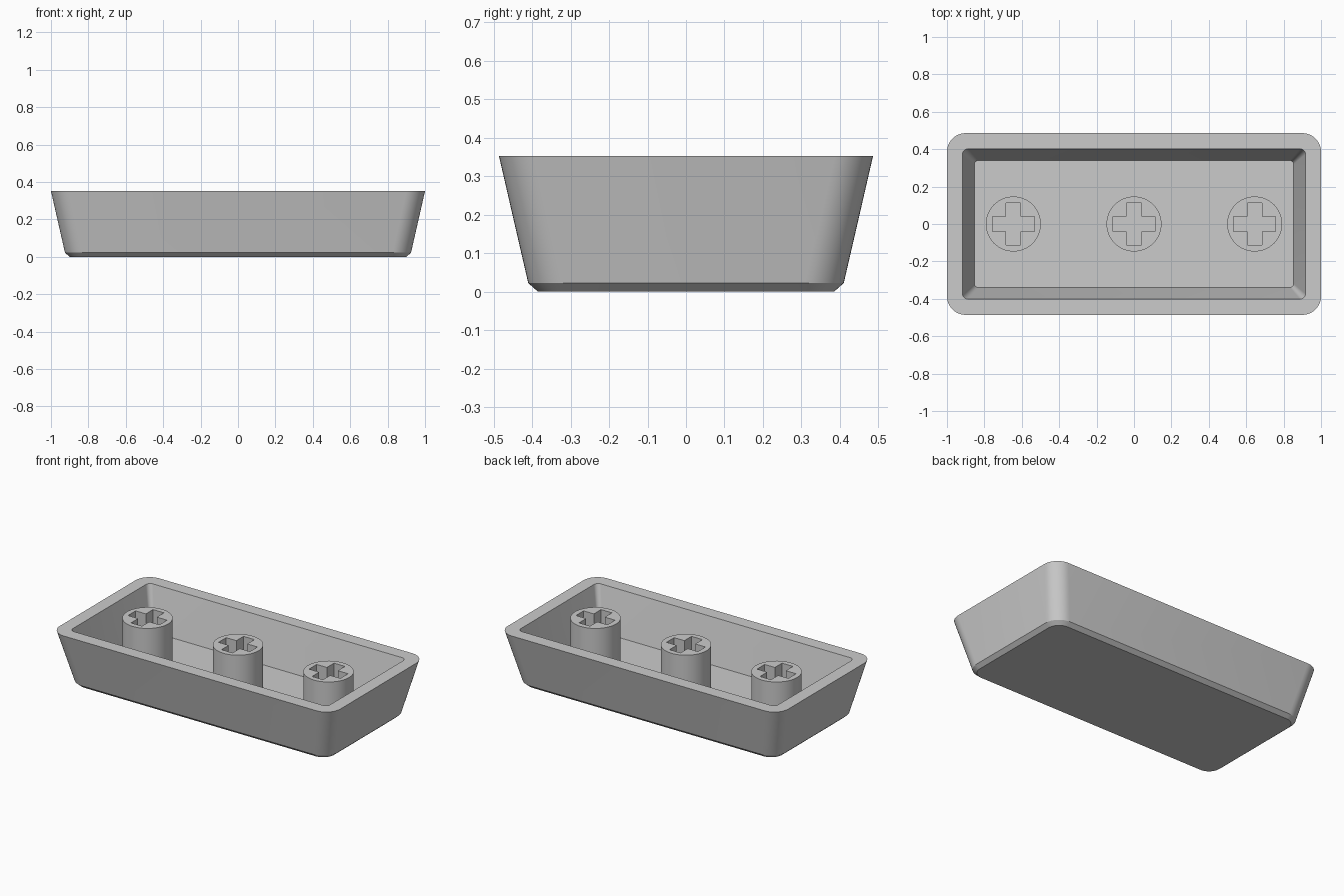
import bpy, bmesh
from math import pi, cos, sin, radians

cube = bpy.data.objects.get("Cube")
if cube:
    bpy.data.objects.remove(cube, do_unlink=True)

TOP, FLOOR = 0.352, 0.077

grey = bpy.data.materials.new("matte_grey")
grey.use_nodes = True
colour = (0.6, 0.6, 0.6, 1)
grey.diffuse_color = colour
grey.node_tree.nodes["Principled BSDF"].inputs["Base Color"].default_value = colour


def rounded_rect(hx, hy, r, steps=10):
    """Counter-clockwise outline of a rectangle with rounded corners."""
    points = []
    for k, (sx, sy) in enumerate([(1, 1), (-1, 1), (-1, -1), (1, -1)]):
        for i in range(steps + 1):
            a = (k + i / steps) * pi / 2
            points.append((sx * (hx - r) + r * cos(a), sy * (hy - r) + r * sin(a)))
    return points


def finish(obj):
    """Apply the material and smooth shading with sharp edges kept."""
    obj.data.materials.clear()
    obj.data.materials.append(grey)
    bpy.ops.object.select_all(action="DESELECT")
    obj.select_set(True)
    bpy.context.view_layer.objects.active = obj
    bpy.ops.object.shade_smooth_by_angle(angle=radians(20))


# Tray shell: one skin running from the base, up the outside and down the inside
sections = [  # half width, half depth, corner radius, height
    (0.90, 0.385, 0.077, 0),
    (0.925, 0.41, 0.10, 0.022),
    (1.0, 0.486, 0.10, TOP),
    (0.917, 0.402, 0.03, TOP),
    (0.854, 0.339, 0.02, FLOOR),
]
bm = bmesh.new()
loops = [[bm.verts.new((x, y, z)) for x, y in rounded_rect(hx, hy, r)]
         for hx, hy, r, z in sections]
for low, high in zip(loops, loops[1:]):
    for i in range(len(low)):
        j = (i + 1) % len(low)
        bm.faces.new((low[i], low[j], high[j], high[i]))
bm.faces.new(loops[0][::-1])
bm.faces.new(loops[-1])
bmesh.ops.recalc_face_normals(bm, faces=bm.faces)
mesh = bpy.data.meshes.new("tray_shell")
bm.to_mesh(mesh)
bm.free()
shell = bpy.data.objects.new("tray_shell", mesh)
bpy.context.collection.objects.link(shell)
finish(shell)

# Round post with a cross-shaped socket, extruded from its flat profile
R, LONG, THIN = 0.147, 0.112, 0.039
circle = [(R * cos(2 * pi * i / 64), R * sin(2 * pi * i / 64)) for i in range(64)]
cross = []
for k in range(4):
    c, s = round(cos(k * pi / 2)), round(sin(k * pi / 2))
    for x, y in [(LONG, -THIN), (LONG, THIN), (THIN, THIN)]:
        cross.append((x * c - y * s, x * s + y * c))


def make_post(name, x):
    curve = bpy.data.curves.new(name, "CURVE")
    curve.dimensions = "2D"
    curve.fill_mode = "BOTH"
    curve.extrude = (TOP - FLOOR) / 2
    for outline in (circle, cross):
        spline = curve.splines.new("POLY")
        spline.points.add(len(outline) - 1)
        for point, (px, py) in zip(spline.points, outline):
            point.co = (px, py, 0, 1)
        spline.use_cyclic_u = True
    source = bpy.data.objects.new(name + "_profile", curve)
    bpy.context.collection.objects.link(source)
    depsgraph = bpy.context.evaluated_depsgraph_get()
    post_mesh = bpy.data.meshes.new_from_object(source.evaluated_get(depsgraph))
    bpy.data.objects.remove(source, do_unlink=True)
    # Weld the caps to the walls
    bm = bmesh.new()
    bm.from_mesh(post_mesh)
    bmesh.ops.remove_doubles(bm, verts=bm.verts, dist=0.0001)
    bmesh.ops.recalc_face_normals(bm, faces=bm.faces)
    bm.to_mesh(post_mesh)
    bm.free()
    post = bpy.data.objects.new(name, post_mesh)
    post.location = (x, 0, (TOP + FLOOR) / 2)
    bpy.context.collection.objects.link(post)
    finish(post)


for name, x in [("right_post", -0.645), ("middle_post", 0), ("left_post", 0.645)]:
    make_post(name, x)
